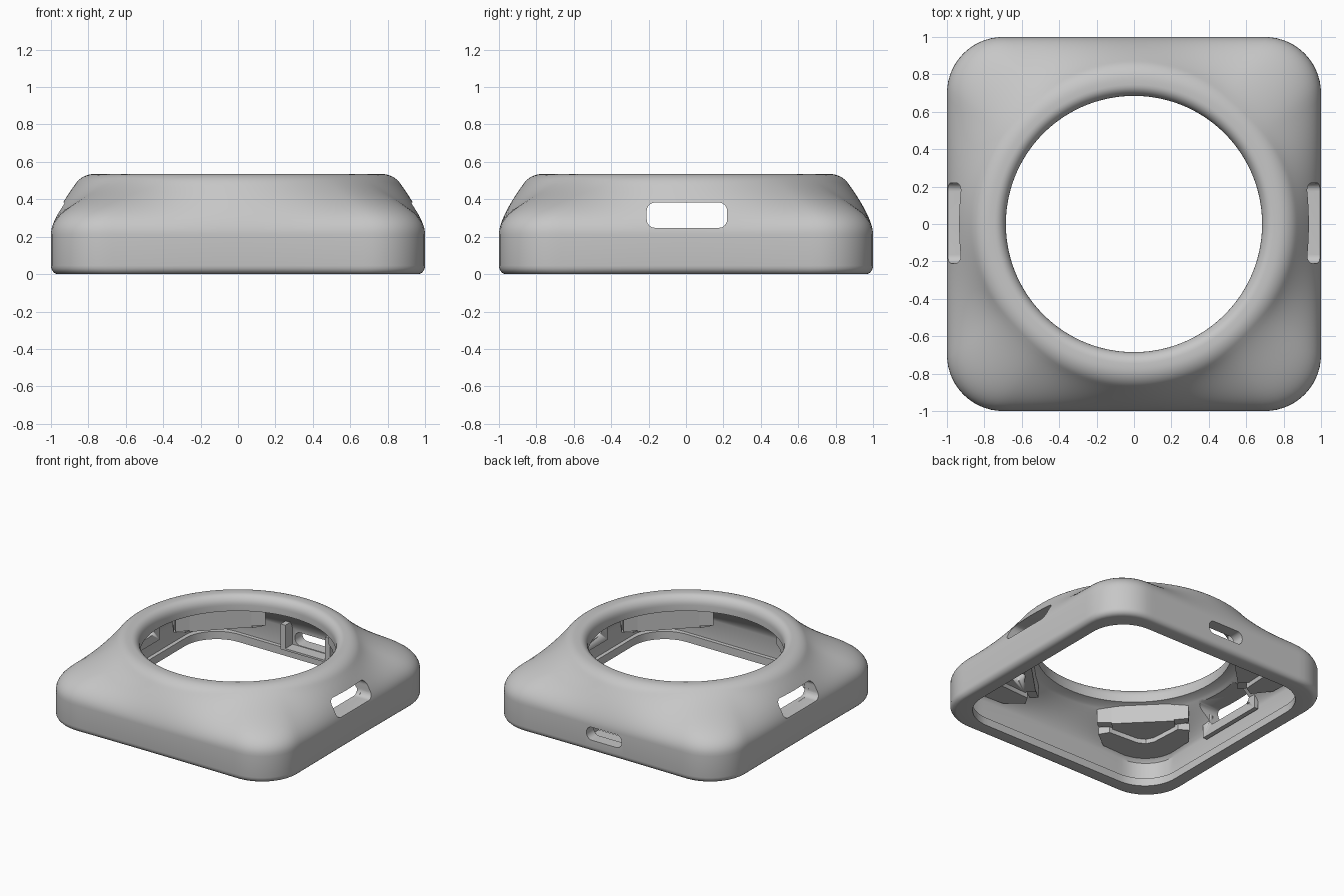
import bpy, bmesh, math
from mathutils import Matrix, Vector

cube = bpy.data.objects.get("Cube")
if cube:
    bpy.data.objects.remove(cube)

grey = bpy.data.materials.new("light_grey")
grey.use_nodes = True
grey.diffuse_color = (0.57, 0.57, 0.57, 1)
grey.node_tree.nodes["Principled BSDF"].inputs["Base Color"].default_value = grey.diffuse_color

RAYS = 192


def square_reach(a, half, r):
    """Distance from the centre to a rounded square along angle a."""
    c, s = sorted((abs(math.cos(a)), abs(math.sin(a))), reverse=True)
    k = half - r
    if half * s / c <= k:
        return half / c
    b = k * (c + s)
    return b + math.sqrt(b * b - 2 * k * k + r * r)


def bezier(p, n):
    """Points along a cubic curve of (radius, height), without its ends."""
    p = [Vector(q) for q in p]
    for i in range(1, n):
        t = i / n
        u = 1 - t
        yield tuple(p[0] * u**3 + p[1] * 3 * u * u * t + p[2] * 3 * u * t * t + p[3] * t**3)


def arc(cx, cz, rx, rz, start, end, n):
    for i in range(n + 1):
        a = math.radians(start + (end - start) * i / n)
        yield cx + rx * math.cos(a), cz + rz * math.sin(a)


def section(a):
    """Closed wall profile at angle a: outside up, over the rim, inside down."""
    wall = square_reach(a, 1, 0.3)
    inner = square_reach(a, 0.91, 0.25)
    lip = square_reach(a, 0.88, 0.27)
    spread = wall - 1
    # rolled rim around the round opening, met by the slope along its tangent
    tilt = 35 + 65 * spread
    rim = list(arc(0.77, 0.415, 0.12, 0.12, tilt, 90, 8))
    pull = 0.1 + 0.35 * spread
    lean = math.radians(tilt)
    meet = (rim[0][0] + pull * math.sin(lean), rim[0][1] - pull * math.cos(lean))
    pts = list(arc(wall - 0.045, 0.045, 0.045, 0.045, -90, 0, 5))
    pts.append((wall, 0.21))
    pts += bezier([(wall, 0.21), (wall, 0.29 + 0.28 * spread), meet, rim[0]], 20)
    pts += rim
    pts += arc(0.745, 0.465, 0.06, 0.07, 90, 180, 7)
    pts += [(0.685, 0.42), (0.74, 0.405)]
    # underside of the slope, inner wall and the lip at the base
    pts += bezier([(0.74, 0.405), (0.79, 0.37 - 0.1 * spread),
                   (inner - 0.02, 0.3 - 0.1 * spread), (inner, 0.21)], 10)
    pts += [(inner, 0.21), (inner, 0.06), (lip, 0.06), (lip, 0)]
    return pts


def activate(ob):
    bpy.ops.object.select_all(action="DESELECT")
    ob.select_set(True)
    bpy.context.view_layer.objects.active = ob


def smooth(ob, angle=30):
    activate(ob)
    bpy.ops.object.shade_smooth_by_angle(angle=math.radians(angle))


def finish(name, bm):
    bmesh.ops.recalc_face_normals(bm, faces=bm.faces)
    mesh = bpy.data.meshes.new(name)
    bm.to_mesh(mesh)
    bm.free()
    ob = bpy.data.objects.new(name, mesh)
    bpy.context.collection.objects.link(ob)
    mesh.materials.append(grey)
    smooth(ob)
    return ob


def prism(name, outline, depth, matrix):
    """Extrude a flat outline along its local z, then place it."""
    bm = bmesh.new()
    face = bm.faces.new([bm.verts.new((x, y, 0)) for x, y in outline])
    ext = bmesh.ops.extrude_face_region(bm, geom=[face], use_keep_orig=True)["geom"]
    bmesh.ops.translate(bm, verts=[v for v in ext if isinstance(v, bmesh.types.BMVert)],
                        vec=(0, 0, depth))
    bm.transform(matrix)
    return finish(name, bm)


def rounded_rect(w, h, r, n=8):
    pts = []
    for i, (sx, sy) in enumerate([(1, 1), (-1, 1), (-1, -1), (1, -1)]):
        pts += arc(sx * (w / 2 - r), sy * (h / 2 - r), r, r, 90 * i, 90 * i + 90, n)
    return pts


def box(name, lo, hi):
    outline = [(lo[0], lo[1]), (hi[0], lo[1]), (hi[0], hi[1]), (lo[0], hi[1])]
    return prism(name, outline, hi[2] - lo[2], Matrix.Translation((0, 0, lo[2])))


def mirrored(half):
    """Complete an outline of (u, v >= 0) points about the u axis."""
    return half + [(u, -v) for u, v in reversed(half) if v]


def cut(ob, cutter):
    mod = ob.modifiers.new("cut", "BOOLEAN")
    mod.operation, mod.solver, mod.object = "DIFFERENCE", "EXACT", cutter
    activate(ob)
    bpy.ops.object.modifier_apply(modifier=mod.name)


# Shell lofted from a rounded square base to a round rim
bm = bmesh.new()
rings = []
for i in range(RAYS):
    a = 2 * math.pi * i / RAYS
    rings.append([bm.verts.new((r * math.cos(a), r * math.sin(a), z)) for r, z in section(a)])
for i, ring in enumerate(rings):
    nxt = rings[(i + 1) % RAYS]
    for j in range(len(ring)):
        k = (j + 1) % len(ring)
        bm.faces.new((ring[j], nxt[j], nxt[k], ring[k]))
shell = finish("shell", bm)

# Side slots with inner frames, and the small port in the back
upright_x = Matrix(((0, 0, 1, 0), (1, 0, 0, 0), (0, 1, 0, 0), (0, 0, 0, 1)))
upright_y = Matrix(((-1, 0, 0, 0), (0, 0, 1, 0), (0, 1, 0, 0), (0, 0, 0, 1)))
slot_cut = prism("slot_cutter", rounded_rect(0.43, 0.135, 0.045), 2.4,
                 Matrix.Translation((-1.2, 0.005, 0.315)) @ upright_x)
port_cut = prism("port_cutter", rounded_rect(0.3, 0.1, 0.045), 0.6,
                 Matrix.Translation((0, 0.6, 0.145)) @ upright_y)
cut(shell, slot_cut)
cut(shell, port_cut)
smooth(shell, 35)

for side, name in ((1, "left"), (-1, "right")):
    xs = sorted((side * 0.865, side * 0.9))
    frame = box(name + "_slot_frame", (xs[0], -0.28, 0.18), (xs[1], 0.28, 0.34))
    cut(frame, slot_cut)
    cheek = sorted((side * 0.17, side * 0.21))
    box(name + "_port_cheek", (cheek[0], 0.82, 0.075), (cheek[1], 0.92, 0.27))
box("port_shelf", (-0.21, 0.82, 0.075), (0.21, 0.92, 0.09))

# Corner screw bosses under the slope: notched plate, seat, wall and webs
plate_half = [(0.95, 0), (0.93, 0.06), (0.77, 0.24), (0.79, 0.32), (0.95, 0.3),
              (1.1, 0.16), (1.15, 0.08), (1.17, 0)]
seat_half = [(0.71, 0.22), (0.79, 0.22), (0.94, 0.08), (0.97, 0)]
for n, name in enumerate(("back_left", "back_right", "front_right", "front_left")):
    turn = Matrix.Rotation(math.radians(45 + 90 * n), 4, "Z")
    for part, half, low, hole_at in (("plate", plate_half, 0.235, 1.06),
                                     ("seat", seat_half, 0.27, 0.82)):
        ob = prism(f"{name}_boss_{part}", mirrored(half), 0.055,
                   turn @ Matrix.Translation((0, 0, low)))
        hole = prism("hole_cutter", rounded_rect(0.11, 0.11, 0.05), 0.2,
                     turn @ Matrix.Translation((hole_at, 0, 0.18)))
        cut(ob, hole)
        bpy.data.objects.remove(hole)
    prism(name + "_boss_wall", mirrored([(0.75, 0.22), (0.71, 0.22)]), 0.11,
          turn @ Matrix.Translation((0, 0, 0.3)))
    for s in (-1, 1):
        prism(name + "_web", [(0.71, s * 0.22), (0.78, s * 0.22), (0.76, s * 0.32), (0.7, s * 0.32)],
              0.12, turn @ Matrix.Translation((0, 0, 0.28)))

for cutter in (slot_cut, port_cut):
    bpy.data.objects.remove(cutter)
